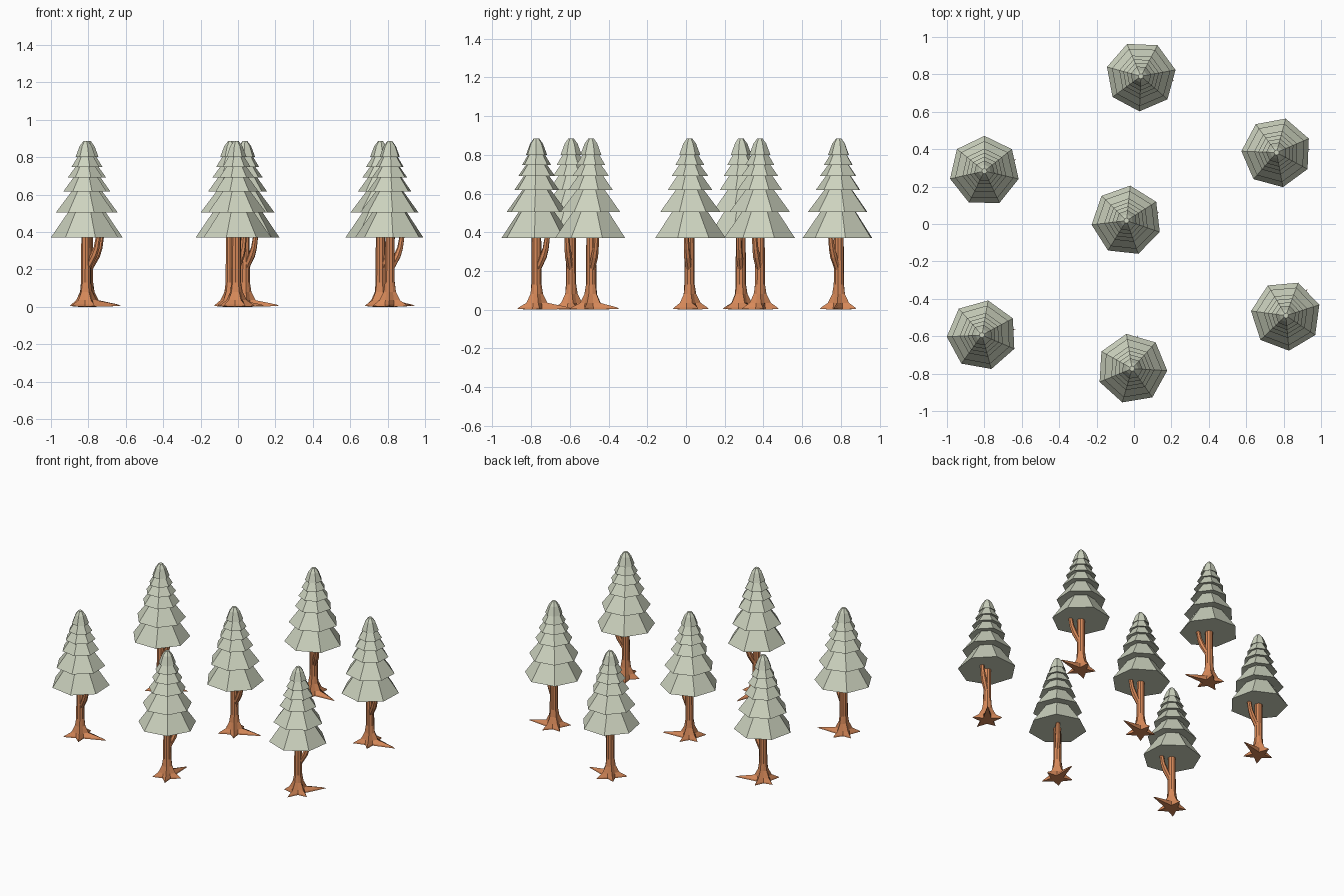
import bpy, bmesh
from math import sin, cos, radians, pi, tau
from mathutils import Vector, Matrix

if "Cube" in bpy.data.objects:
    bpy.data.objects.remove(bpy.data.objects["Cube"], do_unlink=True)


def material(name, rgb):
    mat = bpy.data.materials.new(name)
    mat.use_nodes = True
    mat.diffuse_color = (*rgb, 1)
    mat.node_tree.nodes["Principled BSDF"].inputs["Base Color"].default_value = (*rgb, 1)
    return mat


def loft(bm, rings):
    """Join rings of points with quads and close both ends."""
    loops = [[bm.verts.new(p) for p in ring] for ring in rings]
    n = len(loops[0])
    for low, high in zip(loops, loops[1:]):
        for i in range(n):
            j = (i + 1) % n
            bm.faces.new((low[i], low[j], high[j], high[i]))
    bm.faces.new(loops[0][::-1])
    bm.faces.new(loops[-1])


def finish(bm, name, mat):
    bmesh.ops.recalc_face_normals(bm, faces=bm.faces)
    mesh = bpy.data.meshes.new(name)
    bm.to_mesh(mesh)
    bm.free()
    mesh.materials.append(mat)
    return mesh


def circle(radius, z, sides):
    return [Vector((radius * cos(tau * i / sides), radius * sin(tau * i / sides), z))
            for i in range(sides)]


def canopy_mesh(mat):
    # Each tier is a skirt: (lower radius, upper radius, lower height)
    tiers = [(.188, .09, .37), (.16, .07, .505), (.12, .062, .617),
             (.098, .05, .69), (.077, .04, .748), (.056, .034, .80)]
    tops = [t[2] for t in tiers[1:]] + [.85]
    rings = []
    for (outer, inner, low), top in zip(tiers, tops):
        rings += [circle(outer, low, 7), circle(inner, top + .008, 7)]
    rings += [circle(.014, .885, 7)]
    bm = bmesh.new()
    loft(bm, rings)
    return finish(bm, "canopy", mat)


def trunk_mesh(mat):
    # Flared trunk whose base spreads into five pointed roots
    roots = [.185, .1, .095, .11, .1]
    start = radians(33)

    def star(tips, valley, tip_z, valley_z):
        ring = []
        for i in range(10):
            a = start + tau * i / 10
            r, z = (tips[i // 2], tip_z) if i % 2 == 0 else (valley, valley_z)
            ring.append(Vector((r * cos(a), r * sin(a), z)))
        return ring

    bm = bmesh.new()
    loft(bm, [star(roots, .042, .004, 0),
              star([r * .92 for r in roots], .042, .012, .012),
              star([.058] * 5, .038, .035, .035),
              star([.035] * 5, .03, .08, .08),
              star([.027] * 5, .027, .13, .13),
              star([.025] * 5, .025, .4, .4)])
    return finish(bm, "trunk", mat)


def branch_mesh(mat):
    # Bent side branch rising into the canopy: (reach, height, radius)
    path = [(.005, .2, .016), (.045, .275, .019), (.06, .315, .016), (.075, .4, .013)]
    bm = bmesh.new()
    rings = []
    for k, (x, z, r) in enumerate(path):
        tilt = Matrix.Rotation(radians((40, 30, 15, 8)[k]), 3, 'Y')
        rings.append([tilt @ p + Vector((x, 0, z)) for p in circle(r, 0, 7)])
    loft(bm, rings)
    bmesh.ops.rotate(bm, verts=bm.verts, cent=(0, 0, 0), matrix=Matrix.Rotation(radians(5), 3, 'Z'))
    return finish(bm, "branch", mat)


foliage = material("pale_sage_foliage", (.61, .65, .52))
bark = material("orange_brown_bark", (.68, .25, .10))
parts = [canopy_mesh(foliage), trunk_mesh(bark), branch_mesh(bark)]

# Same tree planted seven times, each with its own turn
trees = [(.037, .79, -41), (.762, .382, -28), (-.80, .283, -13), (-.04, .018, -19),
         (-.813, -.594, -23), (-.01, -.773, 48), (.812, -.49, 18)]
for number, (x, y, turn) in enumerate(trees, 1):
    for mesh in parts:
        obj = bpy.data.objects.new(f"tree_{number}_{mesh.name}", mesh)
        obj.location = (x, y, 0)
        obj.rotation_euler.z = radians(turn)
        bpy.context.collection.objects.link(obj)
